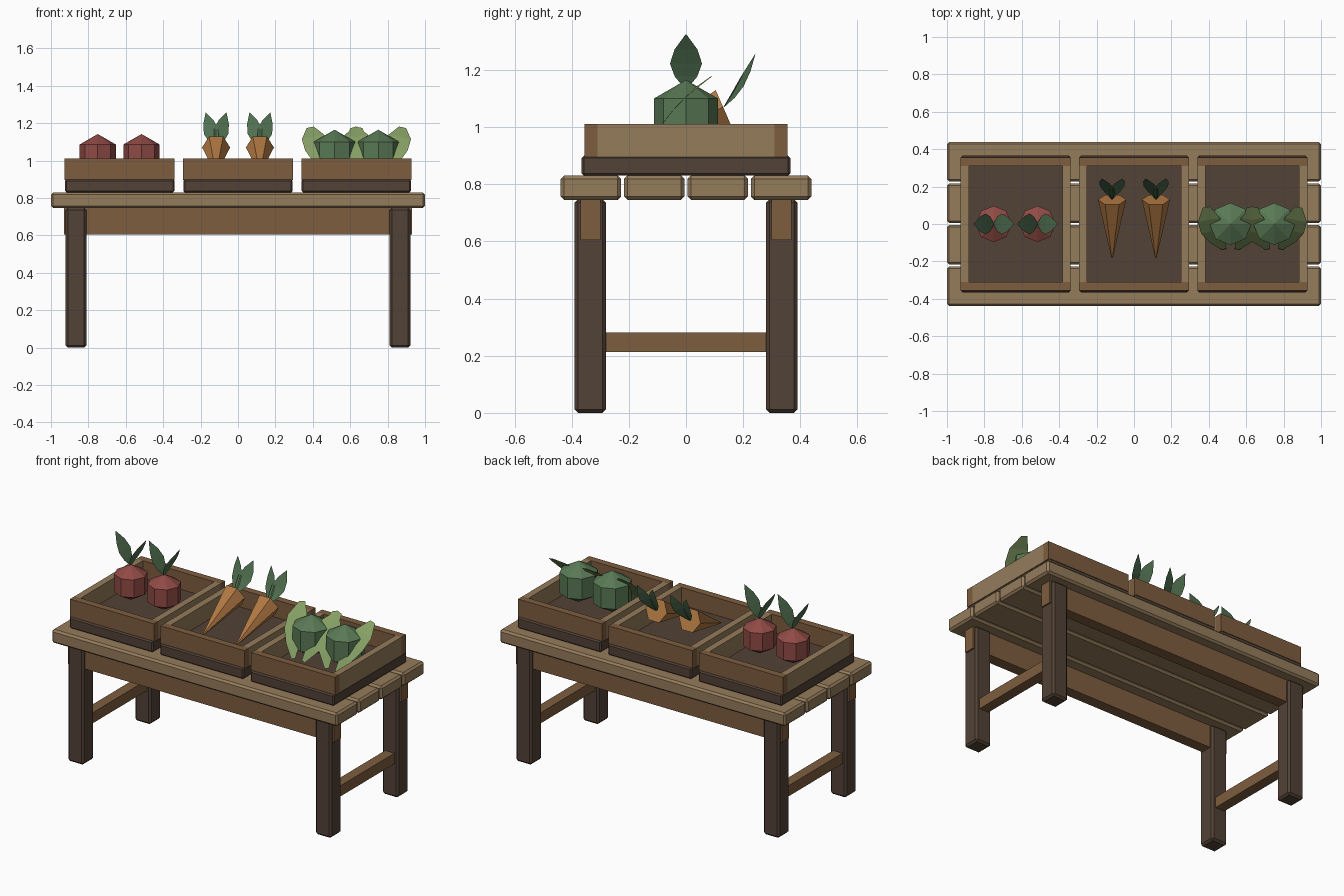
import bpy, bmesh, math
from mathutils import Vector, Matrix

if "Cube" in bpy.data.objects:
    bpy.data.objects.remove(bpy.data.objects["Cube"])


def material(name, rgb):
    m = bpy.data.materials.new(name)
    m.diffuse_color = (*rgb, 1)
    m.use_nodes = True
    m.node_tree.nodes["Principled BSDF"].inputs["Base Color"].default_value = m.diffuse_color
    return m


TAN = material("tan_wood", (0.30, 0.20, 0.105))
BROWN = material("brown_wood", (0.21, 0.11, 0.05))
DARK = material("dark_wood", (0.085, 0.054, 0.037))
RED = material("beet_red", (0.28, 0.07, 0.06))
ORANGE = material("carrot_orange", (0.44, 0.19, 0.055))
GREEN = material("cabbage_green", (0.10, 0.19, 0.09))
LEAF = material("leaf_green", (0.08, 0.16, 0.08))
LIGHT = material("light_leaf", (0.24, 0.35, 0.13))


def finish(name, bm, mat):
    me = bpy.data.meshes.new(name)
    bm.to_mesh(me)
    bm.free()
    me.materials.append(mat)
    ob = bpy.data.objects.new(name, me)
    bpy.context.collection.objects.link(ob)
    return ob


def box(name, center, size, mat, bevel=0.0):
    bm = bmesh.new()
    bmesh.ops.create_cube(bm, size=1, matrix=Matrix.Translation(center) @ Matrix.Diagonal((*size, 1)))
    if bevel:
        bmesh.ops.bevel(bm, geom=bm.edges[:], offset=bevel, segments=1, affect='EDGES')
    return finish(name, bm, mat)


def ball(name, center, radius, mat):
    bm = bmesh.new()
    bmesh.ops.create_uvsphere(bm, u_segments=8, v_segments=3, radius=radius,
                              matrix=Matrix.Translation(center))
    return finish(name, bm, mat)


def leaf(name, base, tip, across, width, bend, mat, widths=(0.08, 0.7, 1, 0.72, 0.02)):
    """Curved single-sheet blade from base to tip, bowed by the bend vector."""
    base, tip, bend, across = map(Vector, (base, tip, bend, across))
    d = (tip - base).normalized()
    side = (across - across.dot(d) * d).normalized()
    bm = bmesh.new()
    rows = []
    for i, w in enumerate(widths):
        t = i / (len(widths) - 1)
        p = base.lerp(tip, t) + bend * (4 * t * (1 - t))
        rows.append([bm.verts.new(p + side * (s * w * width / 2)) for s in (-1, 0, 1)])
    for a, b in zip(rows, rows[1:]):
        for k in (0, 1):
            bm.faces.new((a[k], a[k + 1], b[k + 1], b[k]))
    return finish(name, bm, mat)


# Table top planks
for i in range(4):
    box(f"top_plank_{i}", (0, -0.333 + 0.222 * i, 0.788), (2, 0.212, 0.085), TAN, 0.012)

# Legs, aprons and side stretchers
for sx in (-1, 1):
    for sy in (-1, 1):
        box("leg", (sx * 0.866, sy * 0.335, 0.374), (0.11, 0.11, 0.748), DARK, 0.012)
    box("side_stretcher", (sx * 0.866, 0, 0.247), (0.065, 0.57, 0.067), BROWN)
for sy in (-1, 1):
    box("long_apron", (0, sy * 0.335, 0.676), (1.86, 0.07, 0.142), BROWN)

# Crates: dark base, brown long boards, tan end boards
for cx in (-0.633, 0, 0.633):
    box("crate_base", (cx, 0, 0.865), (0.585, 0.73, 0.07), DARK, 0.008)
    for s in (-1, 1):
        box("crate_front_back_board", (cx, s * 0.333, 0.953), (0.587, 0.045, 0.115), BROWN)
        box("crate_end_board", (cx + s * 0.272, 0, 0.953), (0.043, 0.622, 0.115), TAN)

for off in (-0.117, 0.117):
    # Beets with two arching leaves
    x = -0.633 + off
    ball("beet", (x, 0, 1.03), 0.112, RED)
    for s in (-1, 1):
        leaf("beet_leaf", (x, 0, 1.135), (x + s * 0.108, 0, 1.325), (0, 1, 0), 0.112,
             (-s * 0.012, 0, -0.008), LEAF)

    # Carrots: six-sided cones leaning on the crate floor
    x = off
    head, point = Vector((x, 0.13, 1.07)), Vector((x, -0.18, 0.935))
    axis = point - head
    rot = Matrix.Rotation(math.atan2(axis.z, axis.y) - math.pi / 2, 4, 'X')
    bm = bmesh.new()
    bmesh.ops.create_cone(bm, cap_ends=True, segments=6, radius1=0.075, radius2=0.004,
                          depth=axis.length,
                          matrix=Matrix.Translation((head + point) / 2) @ rot
                          @ Matrix.Rotation(math.pi / 6, 4, 'Z'))
    carrot = finish("carrot", bm, ORANGE)
    # put hexagon corners at left and right
    xs = [v.co.x - x for v in carrot.data.vertices]
    if max(xs) < 0.07:
        carrot.data.transform(Matrix.Translation(head) @ rot @ Matrix.Rotation(math.pi / 6, 4, 'Z')
                              @ rot.inverted() @ Matrix.Translation(-head))
    for s in (-1, 1):
        leaf("carrot_leaf", (x, 0.132, 1.07), (x + s * 0.055, 0.243, 1.257), (1, s * 0.35, 0), 0.082,
             (0, 0.008, -0.006), LEAF)

    # Cabbages with two broad outer leaves
    x = 0.633 + off
    ball("cabbage", (x, 0, 1.035), 0.13, GREEN)
    for s in (-1, 1):
        leaf("cabbage_leaf", (x + s * 0.035, -0.135, 0.925), (x + s * 0.13, 0.09, 1.178), (1, 0, 0),
             0.13, (s * 0.012, -0.016, 0.016), LIGHT, (0.2, 0.7, 1, 0.95, 0.3))
